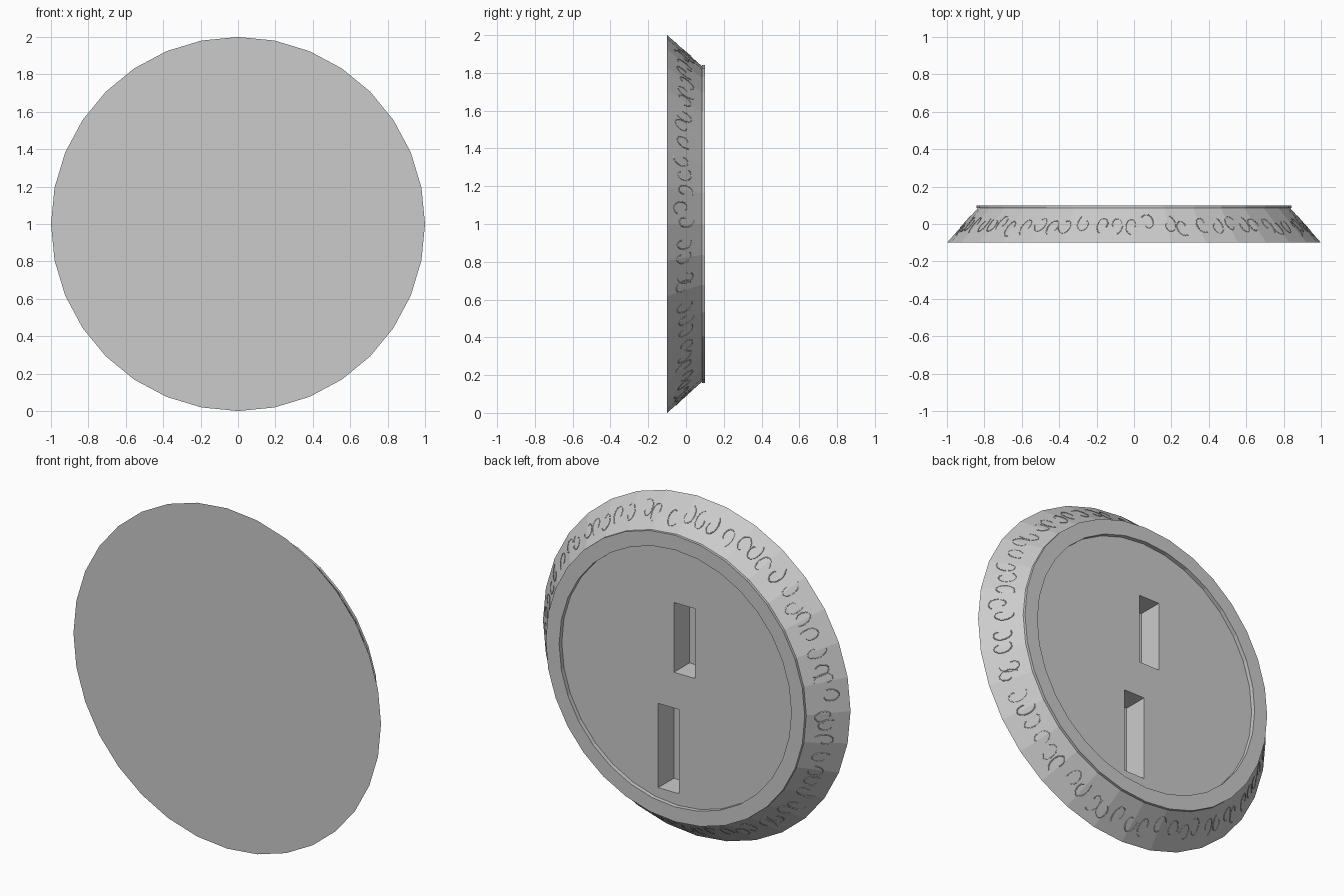
import bpy, bmesh, math, random
from mathutils import Vector

cube = bpy.data.objects.get("Cube")
if cube:
    bpy.data.objects.remove(cube, do_unlink=True)

SIDES = 32
BASE_R, TOP_R = 1.0, 0.835      # bevel radii
BASE_Y, TOP_Y = -0.1, 0.085     # bevel depth range


def make_material(name, value):
    m = bpy.data.materials.new(name)
    m.use_nodes = True
    col = (value, value, value, 1)
    m.diffuse_color = col
    m.node_tree.nodes["Principled BSDF"].inputs["Base Color"].default_value = col
    return m


grey = make_material("plain grey", 0.6)


def on_disc(angle, radius, y):
    return Vector((radius * math.sin(angle), y, 1 + radius * math.cos(angle)))


def lathe(name, profile):
    """Closed solid turned around the y axis; both ends get a flat cap."""
    bm = bmesh.new()
    rings = [[bm.verts.new(on_disc(math.tau * i / SIDES, r, y)) for i in range(SIDES)]
             for r, y in profile]
    for a, b in zip(rings, rings[1:]):
        for i in range(SIDES):
            j = (i + 1) % SIDES
            bm.faces.new((a[i], a[j], b[j], b[i]))
    bm.faces.new(rings[0])
    bm.faces.new(rings[-1])
    bmesh.ops.recalc_face_normals(bm, faces=bm.faces)
    mesh = bpy.data.meshes.new(name)
    bm.to_mesh(mesh)
    bm.free()
    ob = bpy.data.objects.new(name, mesh)
    bpy.context.collection.objects.link(ob)
    mesh.materials.append(grey)
    return ob


# Disc with bevelled side, small lip and shallow recess in the back
disc = lathe("disc_body", [(BASE_R, BASE_Y), (TOP_R, TOP_Y), (0.842, TOP_Y),
                           (0.842, 0.1), (0.755, 0.1), (0.755, 0.075)])


# Two upright slots cut into the back
def cut_slot(name, x0, x1, z0, z1):
    y0, y1 = -0.07, 0.2
    bpy.ops.mesh.primitive_cube_add(size=1, location=((x0 + x1) / 2, (y0 + y1) / 2, (z0 + z1) / 2))
    cutter = bpy.context.object
    cutter.name = name
    cutter.scale = (x1 - x0, y1 - y0, z1 - z0)
    cutter.data.materials.append(grey)
    cutter.hide_render = True
    cutter.hide_set(True)
    cutter.display_type = 'WIRE'
    mod = disc.modifiers.new(name, 'BOOLEAN')
    mod.operation = 'DIFFERENCE'
    mod.solver = 'EXACT'
    mod.object = cutter
    bpy.context.view_layer.objects.active = disc
    bpy.ops.object.modifier_apply(modifier=name)
    bpy.data.objects.remove(cutter, do_unlink=True)


cut_slot("upper_slot", -0.11, 0.026, 1.02, 1.43)
cut_slot("lower_slot", -0.007, 0.128, 0.315, 0.81)


# Fine scrollwork barely standing out of the bevelled side
def on_bevel(angle, t):
    step = math.tau / SIDES
    off = (angle % step) - step / 2
    flat = math.cos(step / 2) / math.cos(off)   # follow the flat facets
    r = (BASE_R + (TOP_R - BASE_R) * t) * flat
    return on_disc(angle, r, BASE_Y + (TOP_Y - BASE_Y) * t)


random.seed(4)
curve = bpy.data.curves.new("scrollwork", 'CURVE')
curve.dimensions = '3D'
curve.bevel_depth = 0.003
curve.bevel_resolution = 0
COUNT, STEPS = 64, 14
for k in range(COUNT):
    centre = math.tau * (k + random.uniform(-0.2, 0.2)) / COUNT
    turn = random.choice((-1, 1))
    start = random.uniform(0, math.tau)
    mid = random.uniform(0.42, 0.58)
    spline = curve.splines.new('POLY')
    spline.points.add(STEPS - 1)
    for i, p in enumerate(spline.points):
        f = i / (STEPS - 1)
        a = start + turn * f * 5
        size = 0.045 * (1 - 0.6 * f)
        pos = on_bevel(centre + size * math.cos(a), mid + size * 6 * math.sin(a))
        p.co = (*pos, 1)
scroll = bpy.data.objects.new("scrollwork", curve)
bpy.context.collection.objects.link(scroll)
curve.materials.append(grey)
